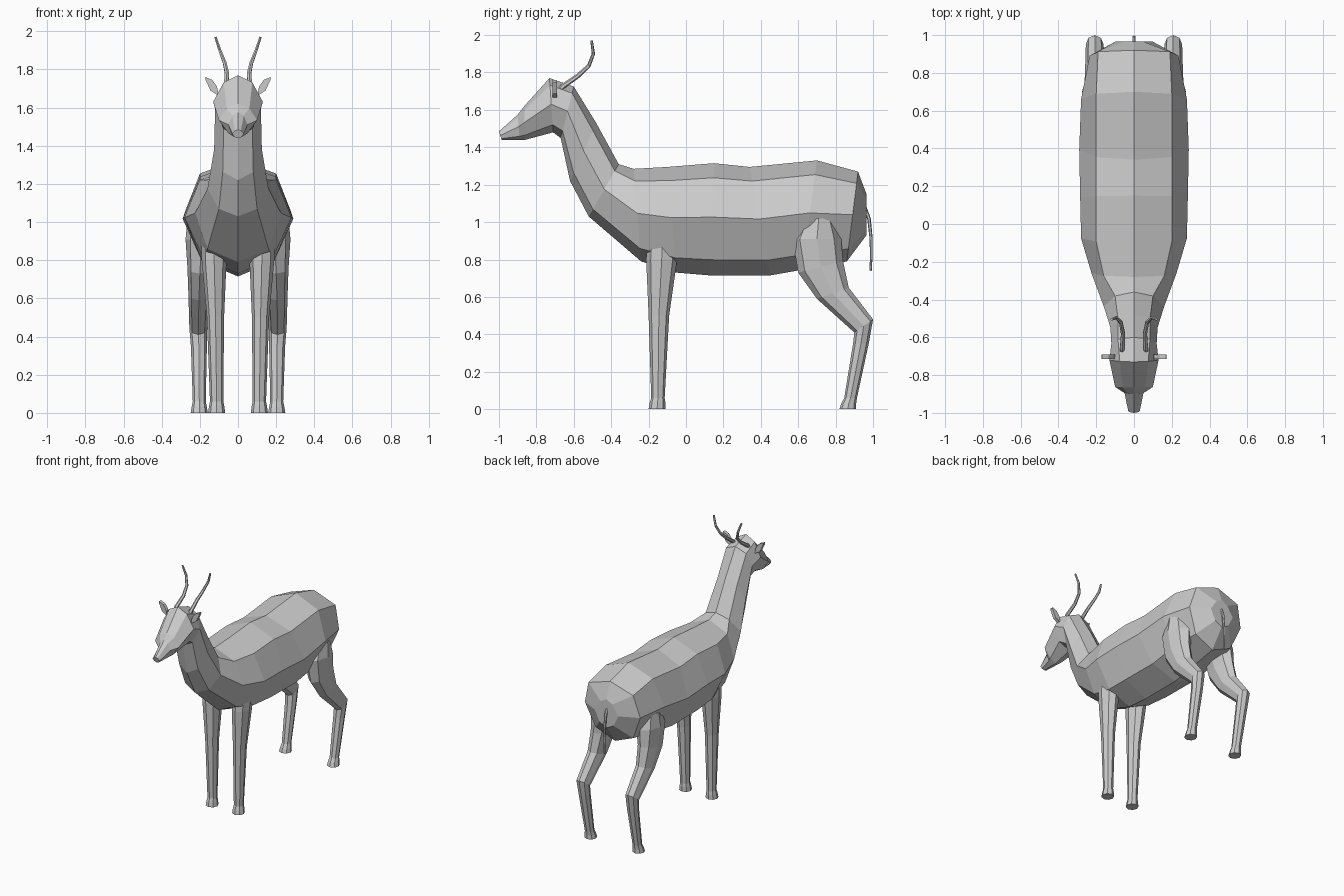
import bpy, bmesh
from math import cos, sin, tau
from mathutils import Vector

if "Cube" in bpy.data.objects:
    bpy.data.objects.remove(bpy.data.objects["Cube"])


def loft(name, rings, mirror=False):
    """Skin a list of equal-length point rings into a closed flat-shaded mesh."""
    bm = bmesh.new()
    rows = [[bm.verts.new(p) for p in ring] for ring in rings]
    n = len(rows[0])
    for a, b in zip(rows, rows[1:]):
        for i in range(n):
            j = (i + 1) % n
            bm.faces.new((a[i], a[j], b[j], b[i]))
    bm.faces.new(rows[0])
    bm.faces.new(rows[-1])
    bmesh.ops.recalc_face_normals(bm, faces=bm.faces)
    mesh = bpy.data.meshes.new(name)
    bm.to_mesh(mesh)
    bm.free()
    ob = bpy.data.objects.new(name, mesh)
    bpy.context.collection.objects.link(ob)
    if mirror:
        ob.modifiers.new("mirror", 'MIRROR').use_mirror_merge = False
    return ob


def body_ring(ty, tz, by, bz, wu, wm, wl):
    """Eight-sided section between a top and bottom point, with three half widths."""
    top, bot = Vector((0, ty, tz)), Vector((0, by, bz))
    side = [(top.lerp(bot, f), w) for f, w in ((.13, wu), (.48, wm), (.86, wl))]
    right = [p + Vector((w, 0, 0)) for p, w in side]
    left = [p - Vector((w, 0, 0)) for p, w in reversed(side)]
    return [top] + right + [bot] + left


def leg_ring(z, cx, cy, rx, ry, slope=0, n=8):
    return [(cx + rx * cos(tau * i / n), cy + ry * sin(tau * i / n),
             z + slope * sin(tau * i / n)) for i in range(n)]


def tube(name, points, r0, r1, mirror=False, n=6):
    """Tapered tube through a few points."""
    pts = [Vector(p) for p in points]
    rings = []
    for k, p in enumerate(pts):
        d = pts[min(k + 1, len(pts) - 1)] - pts[max(k - 1, 0)]
        u = d.cross(Vector((1, 0, 0))).normalized()
        v = d.cross(u).normalized()
        r = r0 + (r1 - r0) * k / (len(pts) - 1)
        rings.append([p + r * (u * cos(tau * i / n) + v * sin(tau * i / n)) for i in range(n)])
    return loft(name, rings, mirror)


# Body, neck and head: top (y, z), bottom (y, z), upper / middle / lower half widths
loft("body", [body_ring(*r) for r in (
    (.965, 1.15, .965, .93, .05, .10, .06),
    (.92, 1.27, .86, .79, .19, .235, .16),
    (.70, 1.33, .62, .745, .20, .28, .19),
    (.34, 1.295, .45, .715, .20, .29, .19),
    (.15, 1.315, .13, .715, .20, .285, .19),
    (-.10, 1.295, -.05, .73, .20, .28, .18),
    (-.28, 1.285, -.24, .79, .16, .225, .16),
    (-.36, 1.31, -.52, 1.03, .10, .16, .10),
    (-.48, 1.53, -.62, 1.22, .085, .125, .08),
    (-.60, 1.725, -.67, 1.45, .085, .12, .075),
    (-.73, 1.77, -.71, 1.48, .075, .13, .09),
    (-.865, 1.62, -.86, 1.44, .06, .10, .05),
    (-.90, 1.575, -.89, 1.44, .03, .05, .04),
    (-1.0, 1.485, -.985, 1.44, .015, .03, .02),
)])

# Front legs with hooves: z, centre x, centre y, radius x, radius y
loft("front_legs", [leg_ring(*r) for r in (
    (.92, .13, -.125, .06, .08),
    (.80, .125, -.13, .065, .083),
    (.50, .118, -.145, .045, .055),
    (.06, .112, -.15, .035, .036),
    (.035, .112, -.152, .04, .042),
    (0, .112, -.155, .045, .045),
)], mirror=True)

# Hind legs with hooves, last value tilts the ring
loft("hind_legs", [leg_ring(*r) for r in (
    (1.02, .18, .71, .085, .08),
    (.91, .19, .70, .085, .13),
    (.76, .20, .72, .065, .12, .03),
    (.62, .205, .785, .055, .085, .03),
    (.445, .208, .95, .047, .05, .035),
    (.35, .205, .935, .042, .042),
    (.06, .203, .88, .034, .034),
    (.03, .203, .87, .04, .04),
    (0, .203, .865, .045, .045),
)], mirror=True)

# Horns
tube("horns", [(.06, -.69, 1.68), (.062, -.66, 1.725), (.058, -.58, 1.78),
               (.07, -.52, 1.835), (.095, -.495, 1.90), (.118, -.505, 1.97)],
     .016, .007, mirror=True)

# Tail
tube("tail", [(0, .95, 1.09), (0, .978, 1.02), (0, .989, .92), (0, .991, .83), (0, .987, .74)],
     .011, .006)

# Ears: thin leaf outline given thickness
leaf = [(.10, 1.66), (.145, 1.69), (.172, 1.75), (.17, 1.76), (.135, 1.745), (.11, 1.71)]
loft("ears", [[(x, y, z) for x, z in leaf] for y in (-.715, -.69)], mirror=True)
